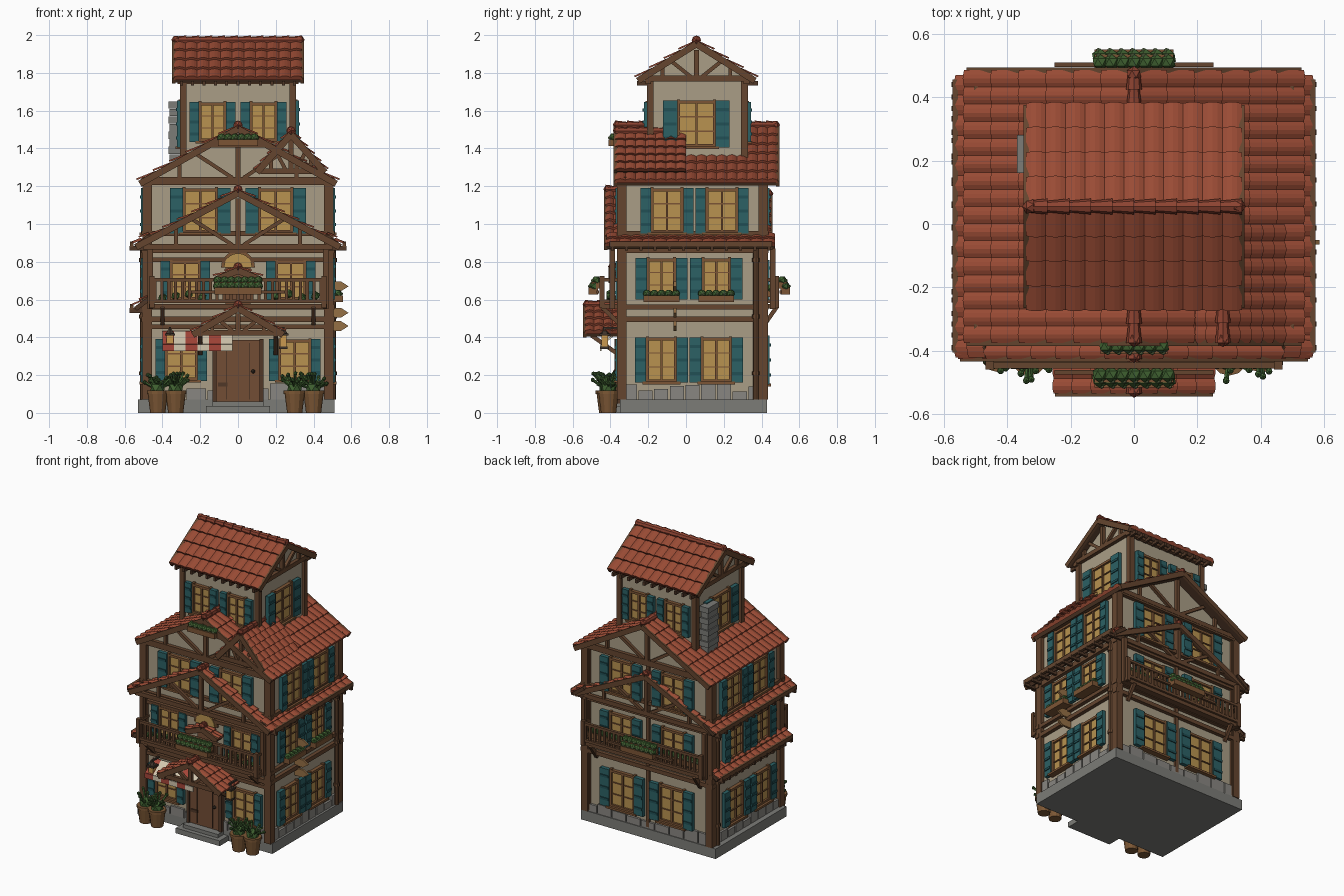
import bpy, bmesh, math, random
from mathutils import Vector, Matrix

if "Cube" in bpy.data.objects:
    bpy.data.objects.remove(bpy.data.objects["Cube"])
random.seed(4)
ROOF, WOOD, DARK, TEAL = (.32, .07, .035), (.13, .06, .028), (.08, .038, .02), (.025, .12, .13)
PLASTER, STONE, GREEN, GLASS = (.40, .34, .24), (.2, .2, .185), (.05, .12, .03), (.48, .29, .08)
COLORS = dict(walls=PLASTER, gable_walls=PLASTER, tower_walls=PLASTER, foundation=STONE, stone_blocks=(.25, .24, .22),
    steps=STONE, chimney=STONE, roof_tiles=ROOF, ridge_caps=(.26, .055, .03), roof_boards=DARK, bargeboards=WOOD,
    timber_frame=WOOD, rafters=DARK, window_glass=GLASS, window_frames=(.2, .09, .035), shutters=TEAL, drainpipes=WOOD,
    shutter_slats=(.015, .08, .09), balcony=WOOD, planters=(.2, .09, .035), foliage=GREEN, blossoms=(.2, .27, .12),
    door=(.17, .075, .035), door_trim=DARK, awning_red=(.38, .06, .04), awning_cream=(.65, .57, .43),
    lanterns=(.05, .035, .025), lantern_glow=(.6, .32, .08), pots=(.2, .095, .035), arrow_signs=(.3, .16, .06))
parts = {}

def P(name):
    return parts.setdefault(name, bmesh.new())

I = Matrix()
def frame(nx, ny):  # local axes: u along the wall, v up, n outwards
    return Matrix(((-ny, 0, nx, 0), (nx, 0, ny, 0), (0, 1, 0, 0), (0, 0, 0, 1)))
F, R, B, L = frame(0, -1), frame(1, 0), frame(0, 1), frame(-1, 0)

def box(name, c, s, M=I):
    bmesh.ops.create_cube(P(name), size=1, matrix=M @ Matrix.Translation(c) @ Matrix.Diagonal((*s, 1)))

def axes(a, b, M):
    a, b = Vector(a), Vector(b)
    z = (b - a).normalized()
    ref = Vector((0, 0, 1)) if abs(z.z) < .9 else Vector((0, 1, 0))
    x = z.cross(ref).normalized()
    rot = Matrix((x, z.cross(x), z)).transposed().to_4x4()
    return M @ Matrix.Translation((a + b) / 2) @ rot, (b - a).length

def beam(name, a, b, w=.022, d=.025, M=I):
    T, l = axes(a, b, M)
    bmesh.ops.create_cube(P(name), size=1, matrix=T @ Matrix.Diagonal((w, d, l, 1)))

def rod(name, a, b, r1, r2, seg=10, M=I):
    T, l = axes(a, b, M)
    bmesh.ops.create_cone(P(name), cap_ends=True, segments=seg, radius1=r1, radius2=r2, depth=l, matrix=T)

def ball(name, c, r, M=I, sub=1):
    bmesh.ops.create_icosphere(P(name), subdivisions=sub, radius=r, matrix=M @ Matrix.Translation(c))

def prism(name, pts, n0, n1, M=I):
    bm = P(name)
    lo, hi = [[bm.verts.new(M @ Vector((u, v, n))) for u, v in pts] for n in (n0, n1)]
    bm.faces.new(hi)
    bm.faces.new(lo[::-1])
    for i in range(len(pts)):
        k = (i + 1) % len(pts)
        bm.faces.new((lo[i], lo[k], hi[k], hi[i]))

# one tiled slope: overlapping wavy courses over a board
def tiles(M, e0, e1, t0, rows, cols):
    bm = P('roof_tiles')
    e0, e1, t0 = [M @ Vector(p) for p in (e0, e1, t0)]
    n = (e1 - e0).cross(t0 - e0).normalized()
    n = -n if n.z < 0 else n
    up, ref = (t0 - e0) / rows, n - (t0 - e0).normalized()
    for i in range(rows):
        prev = None
        for j in range(4 * cols + 1):
            h = (0, .7, 1, .7)[j % 4] * .009
            p = e0 + (e1 - e0) * (j / (4 * cols)) + up * i
            cur = [bm.verts.new(q) for q in (p - up * .1 - n * .004, p - up * .1 + n * (h + .014), p + up + n * h)]
            if prev:
                for k in (0, 1):
                    f = bm.faces.new((prev[k], cur[k], cur[k + 1], prev[k + 1]))
                    f.normal_update()
                    if f.normal.dot(ref) < 0:
                        f.normal_flip()
            prev = cur
    T = Matrix(((e1 - e0).normalized(), up.normalized(), n)).transposed().to_4x4()
    c = (e1 + t0) / 2 - n * .012
    S = Matrix.Diagonal(((e1 - e0).length, (t0 - e0).length, .024, 1))
    bmesh.ops.create_cube(P('roof_boards'), size=1, matrix=Matrix.Translation(c) @ T @ S)

# gable roof with ridge along n, bargeboards at the ends
def gable_roof(M, uc, hw, ze, zp, d0, d1, rows, cols, ends=(1,), caps=6):
    for s in (-1, 1):
        tiles(M, (uc + s * hw, ze, d0), (uc + s * hw, ze, d1), (uc, zp, d0), rows, cols)
        for e in ends:
            d = d1 if e else d0
            beam('bargeboards', (uc + s * hw, ze - .012, d), (uc, zp - .012, d), .035, .018, M)
    step = (d1 - d0) / caps
    for i in range(caps):
        rod('ridge_caps', (uc, zp + .008, d0 + i * step), (uc, zp + .008, d0 + (i + 1) * step), .018, .025, 8, M)
    for e in ends:
        ball('ridge_caps', (uc, zp + .01, (d1 if e else d0) - (.012 if e else -.012)), .025, M)

def truss(M, uc, hw, ze, zp, n):
    h = zp - ze
    beam('timber_frame', (uc - hw * .95, ze, n), (uc + hw * .95, ze, n), .03, .025, M)
    beam('timber_frame', (uc, ze, n), (uc, zp - .03, n), .025, .025, M)
    for s in (-1, 1):
        beam('timber_frame', (uc + s * .03, ze + .01, n), (uc + s * hw * .45, ze + h * .5, n), .02, .02, M)
        beam('timber_frame', (uc + s * hw * .62, ze, n), (uc + s * hw * .62, ze + h * .34, n), .02, .02, M)

def planter(M, u, v, n, w, r=.022):
    box('planters', (u, v, n), (w, .035, .05), M)
    k = max(3, round(w / .035))
    for i in range(k):
        x = u - w / 2 + w * (i + .5) / k
        ball('foliage', (x, v + .026, n), r, M)
        ball('blossoms', (x + .005, v + .026, n + r * .8), .008, M)

def window(M, u, v, n, w, h, sw=.055, sides=(-1, 1), flowers=False):
    box('window_glass', (u, v, n + .004), (w, h, .012), M)
    for s in (-1, 1):
        box('window_frames', (u + s * w / 2, v, n + .01), (.016, h + .03, .028), M)
        box('window_frames', (u, v + s * h / 2, n + .01), (w + .03, .016, .028), M)
        box('window_frames', (u, v + s * h / 6, n + .008), (w, .007, .018), M)
    box('window_frames', (u, v, n + .01), (.012, h, .022), M)
    box('window_frames', (u, v - h / 2 - .012, n + .018), (w + .05, .014, .045), M)
    for s in sides:
        x = u + s * (w / 2 + sw / 2 + .006)
        box('shutters', (x, v, n + .02), (sw, h + .02, .026), M)
        for k in (-.33, 0, .33):
            box('shutter_slats', (x, v + k * h, n + .034), (sw * .9, .016, .01), M)
    if flowers:
        planter(M, u, v - h / 2 - .005, n + .05, w + .05, .024)

# walls, foundation and stonework
box('foundation', (-.01, .04, .035), (1.04, .78, .07))
box('walls', (0, .035, .66), (.96, .75, 1.18))
box('tower_walls', (0, .06, 1.5), (.58, .5, .54))
for M, n, a, b in ((F, .34, -.5, .5), (B, .41, -.5, .5), (R, .48, -.34, .41), (L, .48, -.41, .34)):
    k = 9
    for i in range(k):
        h = random.uniform(.04, .09)
        box('stone_blocks', (a + (b - a) * (i + .5) / k, .07 + h / 2, n), ((b - a) / k - .008, h, .03), M)
    for v, t in ((.495, .028), (.56, .025), (.865, .035), (.95, .025), (1.225, .035)):
        box('timber_frame', ((a + b) / 2, v, n + .008), (b - a + .02, t, .035), M)
for u in (-.46, .46, 0):
    box('timber_frame', (u, .66, .413), (.025, 1.16, .025), B)
for x in (-.48, .48):
    for y in (-.34, .41):
        box('timber_frame', (x, y, .66), (.05, .05, 1.18))
    rod('drainpipes', (x * 1.05, .37, .07), (x * 1.05, .37, .87), .014, .014, 8)
    for v in (.2, .5, .8):
        rod('drainpipes', (x * 1.05, .37, v), (x * 1.05, .37, v + .02), .02, .02, 8)
for x in (-.29, .29):
    for y in (-.19, .31):
        box('timber_frame', (x, y, 1.54), (.035, .035, .46))
for v in (.455, .81):
    box('timber_frame', (0, v, .347), (.96, .024, .03), F)

# main roof, tower roof, front dormer
gable_roof(F, 0, .52, 1.225, 1.515, -.485, .375, 6, 16, (0, 1), 14)
for M, n in ((F, .34), (B, .41)):
    prism('gable_walls', [(-.48, 1.23), (.48, 1.23), (0, 1.49)], n - .03, n, M)
    truss(M, 0, .5, 1.235, 1.51, n + .015)
gable_roof(R, .055, .31, 1.77, 1.965, -.34, .34, 4, 11, (0, 1), 10)
for M, uc in ((R, .055), (L, -.055)):
    prism('gable_walls', [(uc - .27, 1.77), (uc + .27, 1.77), (uc, 1.935)], .26, .29, M)
    truss(M, uc, .29, 1.77, 1.95, .305)
for M, n in ((F, .2), (B, .32)):
    box('timber_frame', (0, 1.755, n), (.64, .025, .03), M)
    for i in range(11):
        box('rafters', (-.3 + i * .06, 1.745, n + .03), (.016, .025, .06), M)
gable_roof(F, .28, .18, 1.285, 1.485, 0, .375, 5, 7, (1,), 6)
prism('gable_walls', [(.12, 1.27), (.44, 1.27), (.28, 1.46)], .1, .345, F)
truss(F, .28, .17, 1.28, 1.48, .36)
box('timber_frame', (0, 1.415, .36), (.3, .02, .04), F)
planter(F, 0, 1.43, .385, .21, .026)

# lower open gables and side skirts
gable_roof(F, 0, .54, .89, 1.175, .34, .425, 7, 2, (1,), 2)
truss(F, 0, .53, .88, 1.165, .405)
gable_roof(B, 0, .54, .89, 1.15, .41, .45, 7, 1, (1,), 1)
truss(B, 0, .53, .88, 1.14, .435)
def skirt(M, u0, u1, v, rise):
    tiles(M, (u0, v, .55), (u1, v, .55), (u0, v + rise, .47), 2, 14)
    box('bargeboards', ((u0 + u1) / 2, v + .002, .563), (u1 - u0 - .03, .03, .018), M)
    for i in range(12):
        box('rafters', (u0 + .03 + (u1 - u0 - .06) * i / 11, v - .018, .525), (.016, .025, .1), M)
skirt(R, -.42, .47, .89, .06)
skirt(L, -.47, .42, .89, .06)
skirt(L, -.43, .38, .56, .06)

# windows on every side
for s in (-1, 1):
    window(F, s * .3, .28, .34, .16, .2, .05)
    window(F, s * .28, .7, .34, .15, .19, .05)
    window(F, s * .2, 1.07, .34, .17, .22, .07)
    window(F, s * .135, 1.54, .19, .13, .19, .05)
    window(B, s * .19, .28, .41, .18, .24, .07)
    window(B, s * .2, .7, .41, .17, .2, .065)
    window(B, s * .2, 1.07, .41, .17, .22, .065)
    window(B, s * .135, 1.54, .31, .13, .19, .05)
for M, m in ((R, 1), (L, -1)):
    for y in (-.13, .16):
        window(M, m * y, .28, .48, .15, .22, .06)
        window(M, m * y, .71, .48, .14, .2, .062, flowers=M is R)
        window(M, m * (y + .03), 1.07, .48, .16, .22, .055)
    window(M, m * .055, 1.53, .29, .19, .23, .075)

# front and back balconies
for M, n0, n1 in ((F, .34, .445), (B, .41, .48)):
    box('balcony', (0, .565, (n0 + n1) / 2), (.94, .025, n1 - n0), M)
    for v in (.59, .705):
        box('balcony', (0, v, n1), (.92, .018, .02), M)
        for s in (-1, 1):
            box('balcony', (s * .455, v, (n0 + n1) / 2), (.018, .018, n1 - n0), M)
    for i in range(25):
        box('balcony', (-.44 + i * .88 / 24, .645, n1), (.016, .11, .014), M)
    for s in (-1, 1):
        box('balcony', (s * .455, .64, n1), (.026, .17, .026), M)
        box('timber_frame', (s * .465, .71, n0 + .05), (.028, .32, .028), M)
        beam('timber_frame', (s * .4, .46, n0), (s * .4, .56, n1), .022, .022, M)
    box('balcony', (0, .64, n1 + .022), (.5, .015, .015), M)
    planter(M, 0, .645, n1 + .045, .25, .028)
    planter(M, 0, .675, n1 + .03, .25, .026)
for i in range(8):
    ball('foliage', (-.4 + (i % 4) * .07 + (i // 4) * .6, -.4, .61 + .01 * (i % 3)), .025)
for s in (-1, 1):
    planter(B, s * .29, .63, .45, .28, .028)

# entrance: door, steps, porch roof, balcony door with fanlight and small hood
box('door', (0, .22, .35), (.23, .33, .03), F)
for s in (-1, 1):
    box('door_trim', (s * .125, .22, .355), (.02, .34, .045), F)
    box('door_trim', (s * .06, .22, .367), (.006, .3, .006), F)
    beam('timber_frame', (s * .2, .3, .345), (s * .2, .41, .5), .022, .022, F)
    box('timber_frame', (s * .2, .415, .44), (.022, .022, .2), F)
box('door_trim', (-.08, .15, .368), (.05, .02, .008), F)
ball('lanterns', (.08, .22, .375), .012, F)
box('steps', (0, -.375, .045), (.27, .08, .03))
box('steps', (0, -.39, .018), (.34, .11, .036))
gable_roof(F, 0, .24, .425, .565, .34, .535, 4, 4, (1,), 3)
truss(F, 0, .22, .425, .555, .52)
box('door', (0, .68, .345), (.13, .22, .02), F)
for nm, r, n in (('window_frames', .09, .358), ('window_glass', .075, .366)):
    prism(nm, [(r * math.cos(i * math.pi / 10), .77 + r * math.sin(i * math.pi / 10)) for i in range(11)], .33, n, F)
gable_roof(F, 0, .12, .715, .765, .34, .4, 2, 2, (1,), 2)
# striped awning on the left of the door
for i in range(6):
    nm, u = ('awning_red', 'awning_cream')[i % 2], -.37 + i * .062
    beam(nm, (u, .43, .36), (u, .36, .45), .062, .01, F)
    box(nm, (u, .345, .452), (.062, .035, .008), F)

# lanterns, arrow signs, chimney
for u in (-.36, .24):
    beam('lanterns', (u, .45, .34), (u, .45, .44), .012, .012, F)
    box('lantern_glow', (u, .38, .43), (.035, .06, .035), F)
    for v, w in ((.345, .045), (.415, .055)):
        box('lanterns', (u, v, .43), (w, .012, w), F)
    rod('lanterns', (u, .415, .43), (u, .45, .43), .03, .005, 6, F)
for v in (.67, .53, .46):
    prism('arrow_signs', [(.48, v - .026), (.545, v - .026), (.585, v), (.545, v + .026), (.48, v + .026)], .05, .065, F)
for i in range(8):
    box('chimney', (-.335, .22, 1.35 + i * .04), (.066 if i % 2 else .055, .12 if i % 2 else .105, .038))

# potted plants
for x, y in ((-.425, -.41), (-.33, -.42), (.3, -.42), (.4, -.41)):
    rod('pots', (x, y, 0), (x, y, .1), .04, .053, 12)
    rod('pots', (x, y, .1), (x, y, .118), .058, .058, 12)
    ball('foliage', (x, y, .13), .045)
    for i in range(18):
        a, r = i * 2.4, random.uniform(.03, .075)
        tip = (x + r * math.cos(a), y + r * math.sin(a), random.uniform(.15, .21))
        rod('foliage', (x, y, .12), tip, .005, .008, 4)
        ball('foliage', tip, .012)

for name, bm in parts.items():
    me = bpy.data.meshes.new(name)
    bm.to_mesh(me)
    ob = bpy.data.objects.new(name, me)
    bpy.context.collection.objects.link(ob)
    mat = bpy.data.materials.new(name)
    mat.diffuse_color = (*COLORS[name], 1)
    mat.use_nodes = True
    mat.node_tree.nodes["Principled BSDF"].inputs["Base Color"].default_value = mat.diffuse_color
    me.materials.append(mat)
